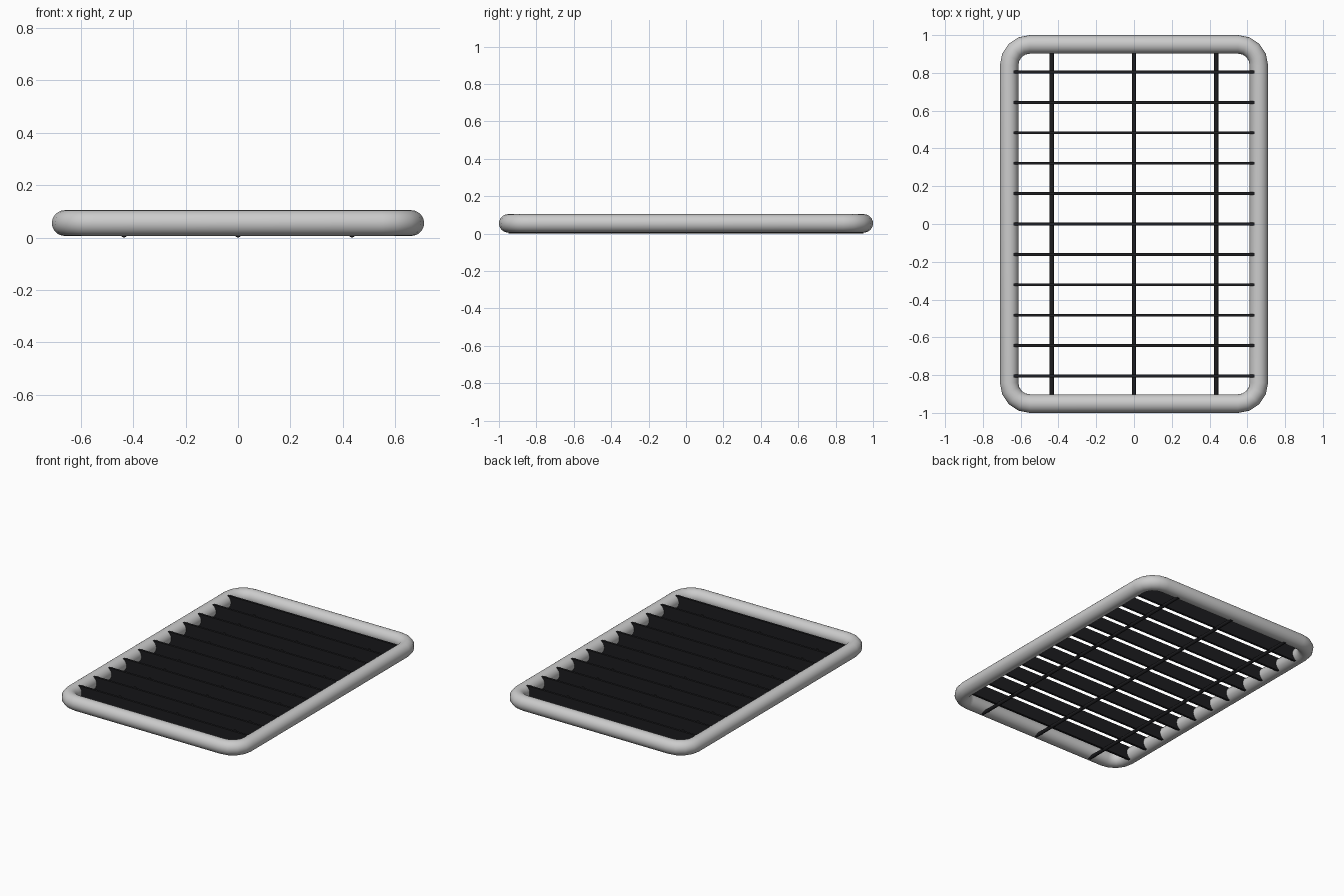
import bpy, bmesh, math
from mathutils import Matrix, Vector

if "Cube" in bpy.data.objects:
    bpy.data.objects.remove(bpy.data.objects["Cube"])

dark = bpy.data.materials.new("dark_metal")
dark.diffuse_color = (0.012, 0.012, 0.014, 1)
dark.use_nodes = True
dark.node_tree.nodes["Principled BSDF"].inputs["Base Color"].default_value = dark.diffuse_color


def make_object(name, bm, mat=None, smooth=True):
    bmesh.ops.recalc_face_normals(bm, faces=bm.faces[:])
    mesh = bpy.data.meshes.new(name)
    bm.to_mesh(mesh)
    bm.free()
    obj = bpy.data.objects.new(name, mesh)
    bpy.context.collection.objects.link(obj)
    if mat:
        mesh.materials.append(mat)
    if smooth:
        bpy.ops.object.select_all(action='DESELECT')
        obj.select_set(True)
        bpy.context.view_layer.objects.active = obj
        bpy.ops.object.shade_smooth_by_angle(angle=math.radians(40))
    return obj


# Frame: round tube swept around a rounded rectangle
TUBE_R, TUBE_Z, CORNER_R = 0.049, 0.055, 0.11
HALF_X, HALF_Y = 0.661, 0.951
SIDES, STEPS = 24, 4
bm = bmesh.new()
rings = []
for q, (sx, sy) in enumerate([(1, 1), (-1, 1), (-1, -1), (1, -1)]):
    centre = Vector((sx * (HALF_X - CORNER_R), sy * (HALF_Y - CORNER_R), TUBE_Z))
    for k in range(STEPS + 1):
        a = math.pi / 2 * (q + k / STEPS)
        out = Vector((math.cos(a), math.sin(a), 0))
        ring = []
        for j in range(SIDES):
            t = 2 * math.pi * j / SIDES
            offset = out * (CORNER_R + TUBE_R * math.cos(t))
            ring.append(bm.verts.new(centre + offset + Vector((0, 0, TUBE_R * math.sin(t)))))
        rings.append(ring)
for i, ring in enumerate(rings):
    nxt = rings[(i + 1) % len(rings)]
    for j in range(SIDES):
        k = (j + 1) % SIDES
        bm.faces.new((ring[j], nxt[j], nxt[k], ring[k]))
make_object("frame", bm)

# Upright slats across the width, ends sunk into the tube
for i in range(11):
    bm = bmesh.new()
    place = Matrix.Translation((0, 0.161 * (i - 5), 0.054)) @ Matrix.Diagonal((1.276, 0.015, 0.09, 1))
    bmesh.ops.create_cube(bm, size=1, matrix=place)
    make_object(f"slat_{i + 1}", bm, dark, smooth=False)

# Long round support rods under the slats
for name, x in (("left", -0.435), ("middle", 0), ("right", 0.435)):
    bm = bmesh.new()
    place = Matrix.Translation((x, 0, 0.0115)) @ Matrix.Rotation(math.pi / 2, 4, 'X')
    bmesh.ops.create_cone(bm, cap_ends=True, segments=12, radius1=0.0115,
                          radius2=0.0115, depth=1.9, matrix=place)
    make_object(f"{name}_rod", bm, dark)
